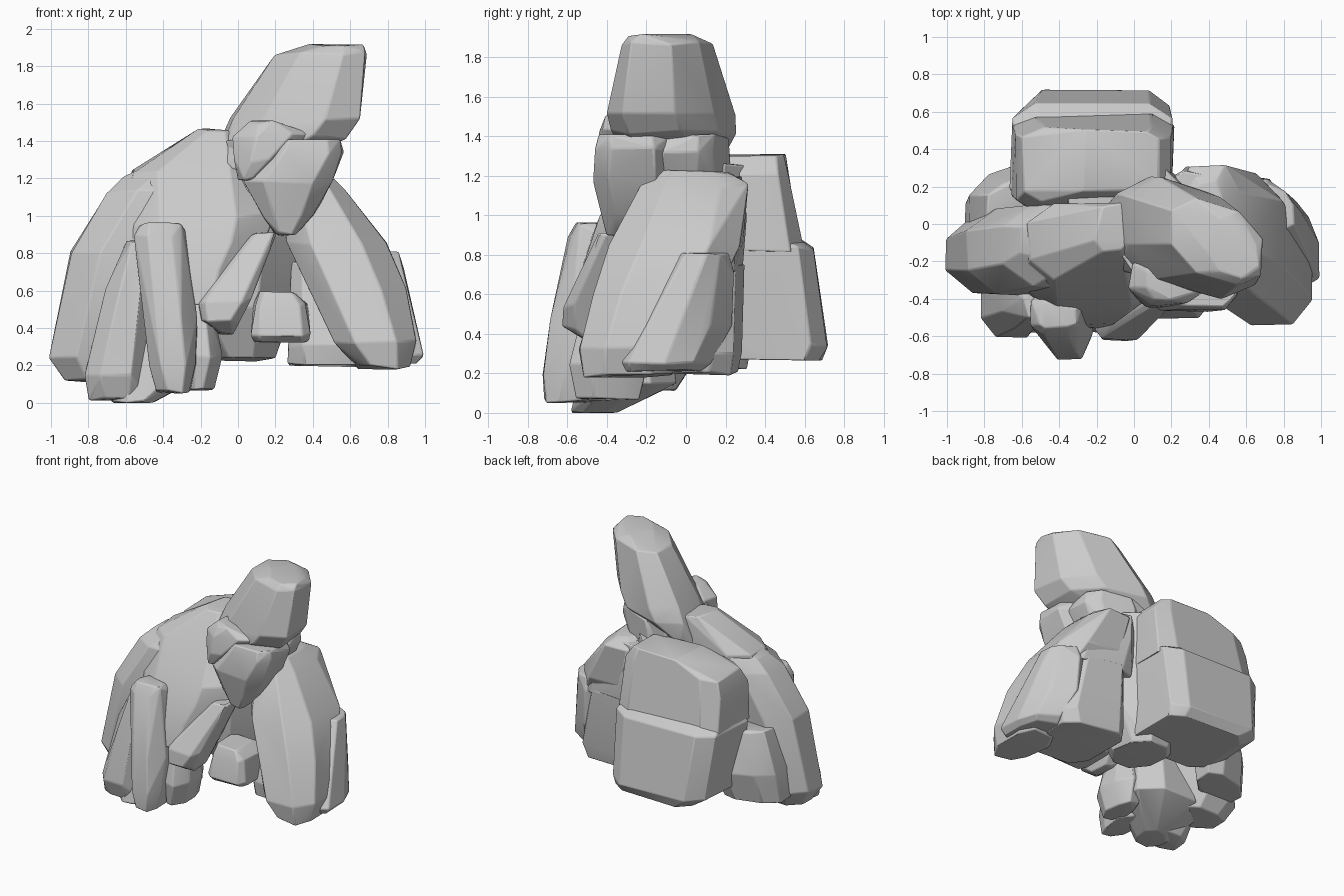
import bpy, bmesh, math, random

random.seed(4)


def rock(name, sections, chamfer=0.28, skew=0.0, bevel=0.008, jitter=0.012):
    """Faceted boulder: hull around chamfered sections (z, x0, x1, y0, y1)."""
    bm = bmesh.new()
    for z, x0, x1, y0, y1 in sections:
        cx, cy = chamfer * (x1 - x0), chamfer * (y1 - y0)
        for x, y in ((x0 + cx, y0), (x1 - cx, y0), (x1, y0 + cy), (x1, y1 - cy),
                     (x1 - cx, y1), (x0 + cx, y1), (x0, y1 - cy), (x0, y0 + cy)):
            r = [random.uniform(-jitter, jitter) for _ in range(3)]
            y += skew * (x - (x0 + x1) / 2)
            bm.verts.new((x + r[0], y + r[1], max(0, z + r[2])))
    bmesh.ops.convex_hull(bm, input=bm.verts[:])
    loose = [v for v in bm.verts if not v.link_faces]
    bmesh.ops.delete(bm, geom=loose, context='VERTS')
    bmesh.ops.dissolve_limit(bm, angle_limit=math.radians(7),
                             verts=bm.verts[:], edges=bm.edges[:])
    bmesh.ops.recalc_face_normals(bm, faces=bm.faces[:])
    me = bpy.data.meshes.new(name)
    bm.to_mesh(me)
    bm.free()
    ob = bpy.data.objects.new(name, me)
    bpy.context.collection.objects.link(ob)
    bpy.ops.object.select_all(action='DESELECT')
    ob.select_set(True)
    bpy.context.view_layer.objects.active = ob
    bpy.ops.object.shade_smooth_by_angle(angle=math.radians(18))
    m = ob.modifiers.new("worn_edges", 'BEVEL')
    m.width, m.segments = bevel, 2
    m.limit_method, m.angle_limit = 'ANGLE', math.radians(15)
    return ob


# Head
rock("head", [(1.91, .38, .66, -.26, .0), (1.87, .20, .68, -.29, .10),
              (1.52, -.03, .64, -.35, .19), (1.42, -.09, .57, -.34, .21),
              (1.25, -.14, .14, -.26, .16)], .26, -.32)
rock("brow", [(1.50, .06, .24, -.40, -.2), (1.43, -.02, .40, -.43, -.15),
              (1.30, -.02, .25, -.45, -.15), (1.20, .0, .12, -.42, -.15)])
rock("jaw", [(1.40, .22, .54, -.44, -.1), (1.34, .17, .56, -.46, -.1),
             (1.18, .04, .50, -.46, -.08), (1.0, .13, .40, -.43, -.12),
             (.9, .20, .30, -.40, -.2)], .2)
rock("cheek", [(1.40, .15, .48, -.1, .18), (1.32, .1, .50, -.12, .19),
               (1.15, .1, .42, -.12, .18)], .2, -.35)
rock("neck", [(1.4, -.08, .3, -.3, .2), (.95, -.05, .35, -.3, .2)])

# Torso and hunched back
rock("torso", [(1.25, -.35, .28, -.2, .35), (.9, -.4, .34, -.28, .35),
               (.5, -.35, .29, -.25, .35), (.23, -.15, .19, -.12, .3)])
rock("chest", [(1.46, -.2, -.02, -.14, .1), (1.24, -.56, .0, -.29, .1),
               (1.0, -.62, .20, -.43, .1), (.85, -.6, .15, -.49, .05),
               (.7, -.5, .02, -.54, .0), (.52, -.35, -.08, -.56, .0)], .24)
rock("upper_back", [(1.30, -.33, .13, .18, .5), (1.22, -.60, .19, .12, .53),
                    (1.1, -.64, .2, .06, .55), (.82, -.66, .21, .08, .59)], .14)
rock("lower_back", [(.88, -.63, .19, .1, .57), (.83, -.66, .20, .1, .64),
                    (.34, -.60, .20, .08, .72), (.27, -.48, .18, .12, .68)], .15)

# Left arm
rock("left_arm", [(1.30, -.42, -.1, -.2, .09), (1.22, -.60, -.1, -.25, .09),
                  (1.13, -.71, -.1, -.33, .1),
                  (.8, -.9, -.3, -.38, .09), (.25, -1.0, -.55, -.36, .03),
                  (.12, -.93, -.55, -.32, -.05)])
rock("left_elbow", [(.75, -.78, -.5, .0, .25), (.45, -.88, -.45, -.03, .31),
                    (.22, -.91, -.5, -.05, .24)], .25, .3)
rock("left_palm", [(.55, -.7, -.2, -.45, -.1), (.15, -.78, -.17, -.52, -.04),
                   (.0, -.66, -.45, -.58, -.36)])
rock("left_finger_middle", [(.955, -.52, -.31, -.56, -.42), (.89, -.56, -.28, -.59, -.35),
                            (.45, -.51, -.22, -.69, -.28), (.2, -.48, -.22, -.72, -.3),
                            (.06, -.43, -.26, -.72, -.38)], .25)
rock("left_finger_outer", [(.86, -.60, -.46, -.5, -.35), (.6, -.70, -.46, -.55, -.22),
                           (.15, -.83, -.48, -.60, -.25), (.02, -.79, -.5, -.57, -.32)])
rock("left_finger_inner", [(.58, -.30, -.15, -.5, -.3), (.25, -.30, -.09, -.58, -.2),
                           (.07, -.29, -.13, -.55, -.25)])
rock("left_thumb", [(.90, .08, .20, -.45, -.25), (.66, -.12, .10, -.57, -.25),
                    (.54, -.21, .06, -.62, -.28), (.43, -.20, .0, -.62, -.3),
                    (.37, -.1, -.03, -.52, -.35)], .16)

# Right arm
rock("right_arm", [(1.22, .30, .48, -.16, .22), (1.15, .22, .57, -.24, .31),
                   (.85, .25, .79, -.38, .28), (.6, .40, .89, -.47, .15),
                   (.33, .52, .96, -.54, -.02), (.19, .64, .92, -.52, -.08)], .24)
rock("right_upper_arm", [(1.20, .2, .48, .04, .26), (1.0, .2, .65, .0, .28),
                         (.72, .24, .77, .0, .27)], .2, -.15)
rock("right_elbow", [(.81, .68, .85, .0, .2), (.72, .64, .88, -.04, .20),
                     (.45, .64, .94, -.17, .18), (.26, .70, 1.0, -.30, .08),
                     (.21, .72, .95, -.29, .04)], .25, -.6)
rock("right_palm", [(.75, .28, .70, -.2, .28), (.3, .27, .80, -.32, .27),
                    (.2, .27, .76, -.3, .25)], .16, -.12)
rock("right_thumb", [(.59, .12, .30, -.44, -.2), (.53, .09, .37, -.48, -.15),
                     (.36, .07, .38, -.50, -.15), (.33, .08, .37, -.46, -.15)], .12)
